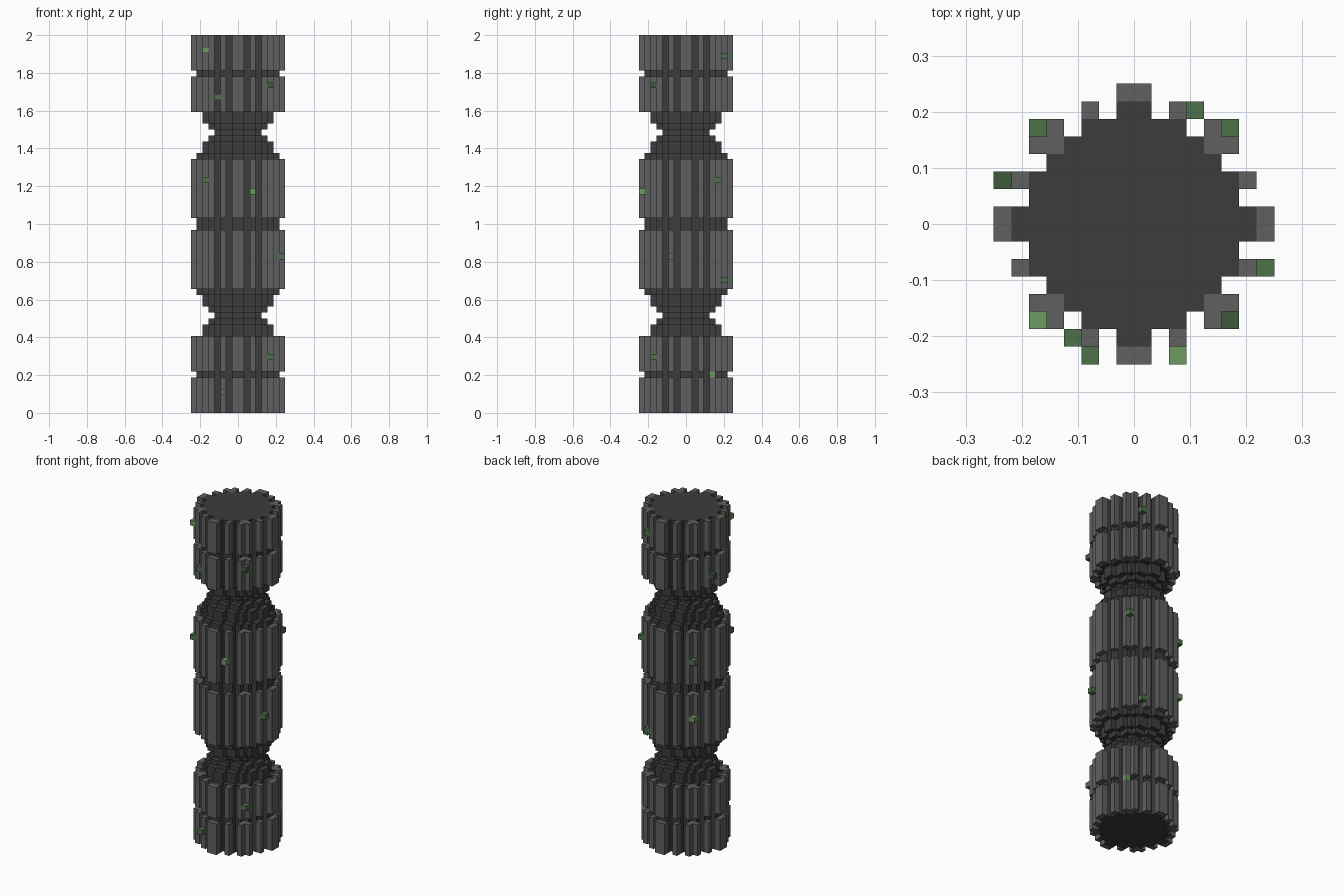
import bpy, bmesh, math
from mathutils import Vector

cube = bpy.data.objects.get("Cube")
if cube:
    bpy.data.objects.remove(cube)

U = 2 / 64  # size of one block


def material(name, rgb):
    m = bpy.data.materials.new(name)
    m.use_nodes = True
    m.diffuse_color = (*rgb, 1)
    bsdf = m.node_tree.nodes["Principled BSDF"]
    bsdf.inputs["Base Color"].default_value = (*rgb, 1)
    bsdf.inputs["Roughness"].default_value = 0.9
    return m


DARK = material("dark stone", (0.045, 0.045, 0.045))
GREY = material("grey stone", (0.115, 0.115, 0.115))
LIGHT_MOSS = material("light moss", (0.15, 0.32, 0.12))
MOSS = material("moss", (0.074, 0.171, 0.07))
DARK_MOSS = material("dark moss", (0.045, 0.10, 0.04))


def mirrored(quadrant):
    """Mirror quadrant cells (i, j >= 0) over both axes."""
    return {(x, y) for i, j in quadrant for x in (i, -1 - i) for y in (j, -1 - j)}


def disc(n):
    """Stepped disc reaching n blocks from the axis, with a narrow nub on each side when widest."""
    limit = 36.5 if n == 7 else n * n - n + 0.5
    cells = [(i, j) for i in range(n) for j in range(n)
             if (i + .5) ** 2 + (j + .5) ** 2 <= limit]
    return mirrored(cells + [(n - 1, 0), (0, n - 1)])


# Core radius for each layer, with two narrow waists
radius = [7] * 64
for k, r in enumerate((6, 6, 5, 4, 5, 6, 6)):
    radius[13 + k] = radius[50 - k] = r
core = {(x, y, z) for z in range(64) for x, y in disc(radius[z])}

# Vertical ribs, in bands parted by grooves and waists
rib_plan = mirrored([(0, 7), (7, 0), (2, 6), (6, 2), (4, 4), (4, 5), (5, 4)])
bands = {"base_lower_ribs": (0, 6), "base_upper_ribs": (7, 13),
         "shaft_lower_ribs": (21, 31), "shaft_upper_ribs": (33, 43),
         "top_lower_ribs": (51, 57), "top_upper_ribs": (58, 64)}
ribs = {name: {(x, y, z) for z in range(*span) for x, y in rib_plan}
        for name, span in bands.items()}

# Single moss blocks clinging to the ribs
moss = {
    "light_moss_blocks": (LIGHT_MOSS, {(-6, -6, 61), (2, -8, 37), (5, 4, 6), (-6, 5, 26)}),
    "moss_blocks": (MOSS, {(-4, -7, 53), (-6, -6, 39), (7, -3, 26), (-3, -8, 3), (3, 6, 60),
                           (5, 5, 39), (3, 6, 22), (-6, 5, 37), (5, -6, 9)}),
    "dark_moss_blocks": (DARK_MOSS, {(-8, 2, 53), (5, -6, 55)}),
}

solid = core.union(*ribs.values(), *(cells for _, cells in moss.values()))


def skin(name, cells, mat):
    """Make a mesh from the open faces of a set of blocks."""
    bm = bmesh.new()
    verts = {}

    def vert(p):
        key = tuple(round(c) for c in p)
        if key not in verts:
            verts[key] = bm.verts.new(Vector(key) * U)
        return verts[key]

    for cell in sorted(cells):
        centre = Vector(cell) + Vector((.5, .5, .5))
        for axis in range(3):
            for sign in (1, -1):
                n = Vector((0, 0, 0))
                n[axis] = sign
                if tuple(round(c) for c in Vector(cell) + n) in solid:
                    continue
                a = Vector((0, 0, 0))
                a[(axis + 1) % 3] = .5
                b = n.cross(a)
                m = centre + n * .5
                bm.faces.new([vert(m + s * a + t * b)
                              for s, t in ((1, 1), (-1, 1), (-1, -1), (1, -1))])
    # Merge flat neighbouring squares into clean faces
    bmesh.ops.dissolve_limit(bm, angle_limit=math.radians(1),
                             verts=bm.verts[:], edges=bm.edges[:])
    mesh = bpy.data.meshes.new(name)
    bm.to_mesh(mesh)
    bm.free()
    mesh.materials.append(mat)
    obj = bpy.data.objects.new(name, mesh)
    bpy.context.collection.objects.link(obj)
    return obj


skin("pillar_core", core, DARK)
for name, cells in ribs.items():
    skin(name, cells, GREY)
for name, (mat, cells) in moss.items():
    skin(name, cells, mat)
